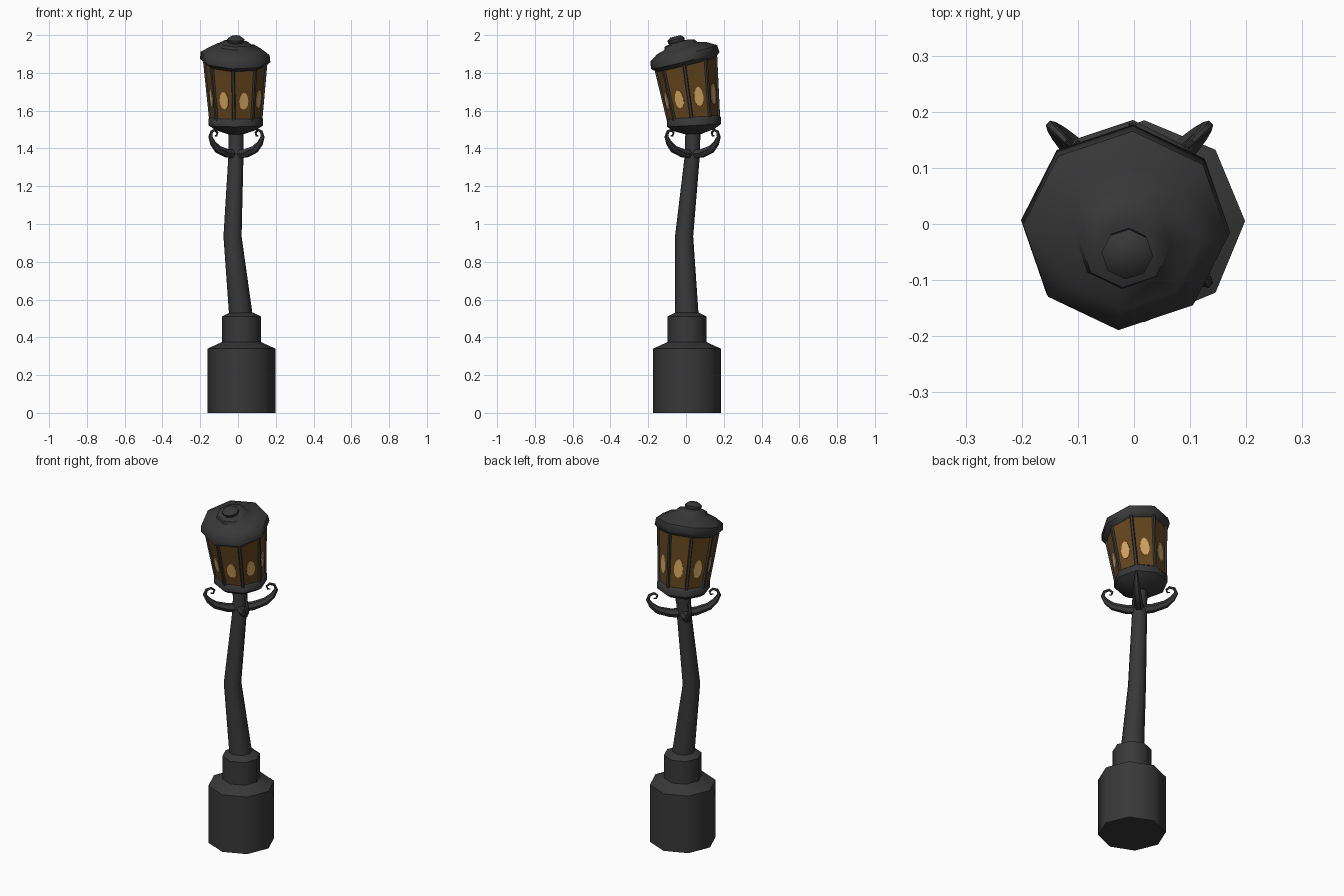
import bpy, bmesh, math
from mathutils import Vector, Matrix

if "Cube" in bpy.data.objects:
    bpy.data.objects.remove(bpy.data.objects["Cube"])

def material(name, rgb):
    m = bpy.data.materials.new(name)
    m.diffuse_color = (*rgb, 1)
    m.use_nodes = True
    m.node_tree.nodes["Principled BSDF"].inputs["Base Color"].default_value = m.diffuse_color
    return m

IRON = material("dark iron", (0.04, 0.04, 0.04))
GLASS = material("amber glass", (0.13, 0.06, 0.012))
GLOW = material("flame glow", (0.65, 0.38, 0.12))

def ring(x, y, z, r, tilt=0, roll=0, sides=8, turn=0):
    """Points of a regular polygon, tipped forward by tilt and sideways by roll."""
    m = Matrix.Translation((x, y, z)) @ Matrix.Rotation(math.radians(tilt), 4, 'X') \
        @ Matrix.Rotation(math.radians(roll), 4, 'Y')
    angles = [math.radians(turn) + math.tau * k / sides for k in range(sides)]
    return [m @ Vector((r * math.cos(a), r * math.sin(a), 0)) for a in angles]

def finish(name, bm, mat, smooth):
    bmesh.ops.recalc_face_normals(bm, faces=bm.faces)
    me = bpy.data.meshes.new(name)
    bm.to_mesh(me)
    bm.free()
    ob = bpy.data.objects.new(name, me)
    bpy.context.collection.objects.link(ob)
    me.materials.append(mat)
    if smooth:
        bpy.ops.object.select_all(action='DESELECT')
        ob.select_set(True)
        bpy.context.view_layer.objects.active = ob
        bpy.ops.object.shade_smooth_by_angle(angle=math.radians(smooth))
    return ob

def add_loft(bm, rings):
    """Skin a list of equal rings and cap both ends."""
    rows = [[bm.verts.new(p) for p in r] for r in rings]
    n = len(rows[0])
    for a, b in zip(rows, rows[1:]):
        for i in range(n):
            j = (i + 1) % n
            bm.faces.new((a[i], a[j], b[j], b[i]))
    bm.faces.new(rows[0][::-1])
    bm.faces.new(rows[-1])

def loft(name, rings, mat=IRON, smooth=50):
    bm = bmesh.new()
    add_loft(bm, rings)
    return finish(name, bm, mat, smooth)

# Stepped octagonal base
loft("base", [ring(0.018, 0.005, z, r) for z, r in
              ((0, 0.18), (0.34, 0.18), (0.375, 0.103), (0.51, 0.103), (0.532, 0.06))])

# Crooked pole
loft("pole", [ring(*p) for p in ((0.017, 0.005, 0.5, 0.063), (-0.029, -0.01, 0.935, 0.048),
                                 (-0.011, 0.033, 1.36, 0.04), (-0.01, 0.037, 1.5, 0.04))])

# Four diagonal scroll brackets: (distance out, height, thickness)
SCROLL = [(0.01, 1.37, 0.026), (0.07, 1.374, 0.024), (0.14, 1.396, 0.021), (0.177, 1.428, 0.016),
          (0.196, 1.462, 0.011), (0.186, 1.489, 0.008), (0.161, 1.498, 0.007),
          (0.143, 1.484, 0.006), (0.149, 1.467, 0.005), (0.163, 1.467, 0.003)]
bm = bmesh.new()
for q in range(4):
    a = math.radians(45 + 90 * q)
    out, side = Vector((math.cos(a), math.sin(a), 0)), Vector((-math.sin(a), math.cos(a), 0))
    rings = []
    for i, (d, z, r) in enumerate(SCROLL):
        p, n = SCROLL[max(i - 1, 0)], SCROLL[min(i + 1, len(SCROLL) - 1)]
        t = (out * (n[0] - p[0]) + Vector((0, 0, n[1] - p[1]))).normalized()
        up = t.cross(side)
        c = Vector((-0.008, 0.035, z)) + out * d
        rings.append([c + side * r * math.cos(k * math.tau / 6) + up * r * math.sin(k * math.tau / 6)
                      for k in range(6)])
    add_loft(bm, rings)
finish("scroll_brackets", bm, IRON, 50)

# Lantern dish at the bottom
TURN = -4
loft("lantern_rim", [ring(-0.012, 0.042, z, r, 3, 0, 8, TURN) for z, r in
                     ((1.475, 0.04), (1.498, 0.11), (1.522, 0.144), (1.558, 0.144), (1.57, 0.13))])

# Glass body, leaning forward
low = ring(-0.012, 0.04, 1.552, 0.134, 4, 0, 8, TURN)
high = ring(-0.015, 0.0, 1.85, 0.163, 14, 2, 8, TURN)
loft("glass", [low, high], GLASS, 0)

# Corner posts and the glowing flame on each pane
posts, glow = bmesh.new(), bmesh.new()
c_low, c_high = sum(low, Vector()) / 8, sum(high, Vector()) / 8
for k in range(8):
    b0, b1, t0, t1 = low[k], low[(k + 1) % 8], high[k], high[(k + 1) % 8]
    rows = []
    for p, c in ((b0, c_low), (t0, c_high)):
        o = (p - c).normalized()
        s = Vector((-o.y, o.x, 0)).normalized()
        rows.append([p + o * 0.007 + s * 0.006, p + o * 0.007 - s * 0.006,
                     p - o * 0.01 - s * 0.011, p - o * 0.01 + s * 0.011])
    add_loft(posts, rows)
    normal = (b1 - b0).cross(t0 - b0).normalized()
    plate = []
    for i in range(12):
        a = math.tau * i / 12
        u = 0.5 + 0.23 * math.cos(a) * (1 - 0.15 * math.sin(a))
        v = 0.40 + 0.17 * math.sin(a)
        plate.append(b0.lerp(b1, u).lerp(t0.lerp(t1, u), v))
    add_loft(glow, [[p - normal * 0.002 for p in plate], [p + normal * 0.003 for p in plate]])
finish("corner_posts", posts, IRON, 0)
finish("flames", glow, GLOW, 0)

# Domed roof with collar, and the finial knob
loft("roof", [ring(-0.015, y, z, r, 14, 2, 8, TURN) for y, z, r in
              ((0.002, 1.842, 0.16), (-0.004, 1.866, 0.187), (-0.012, 1.903, 0.183),
               (-0.022, 1.931, 0.135), (-0.028, 1.942, 0.09), (-0.034, 1.957, 0.082),
               (-0.04, 1.964, 0.05))])
loft("finial", [ring(-0.012, y, z, r, 14, 0, 8, TURN) for y, z, r in
                ((-0.043, 1.952, 0.03), (-0.05, 1.964, 0.044), (-0.054, 1.979, 0.046),
                 (-0.057, 1.993, 0.027))])
